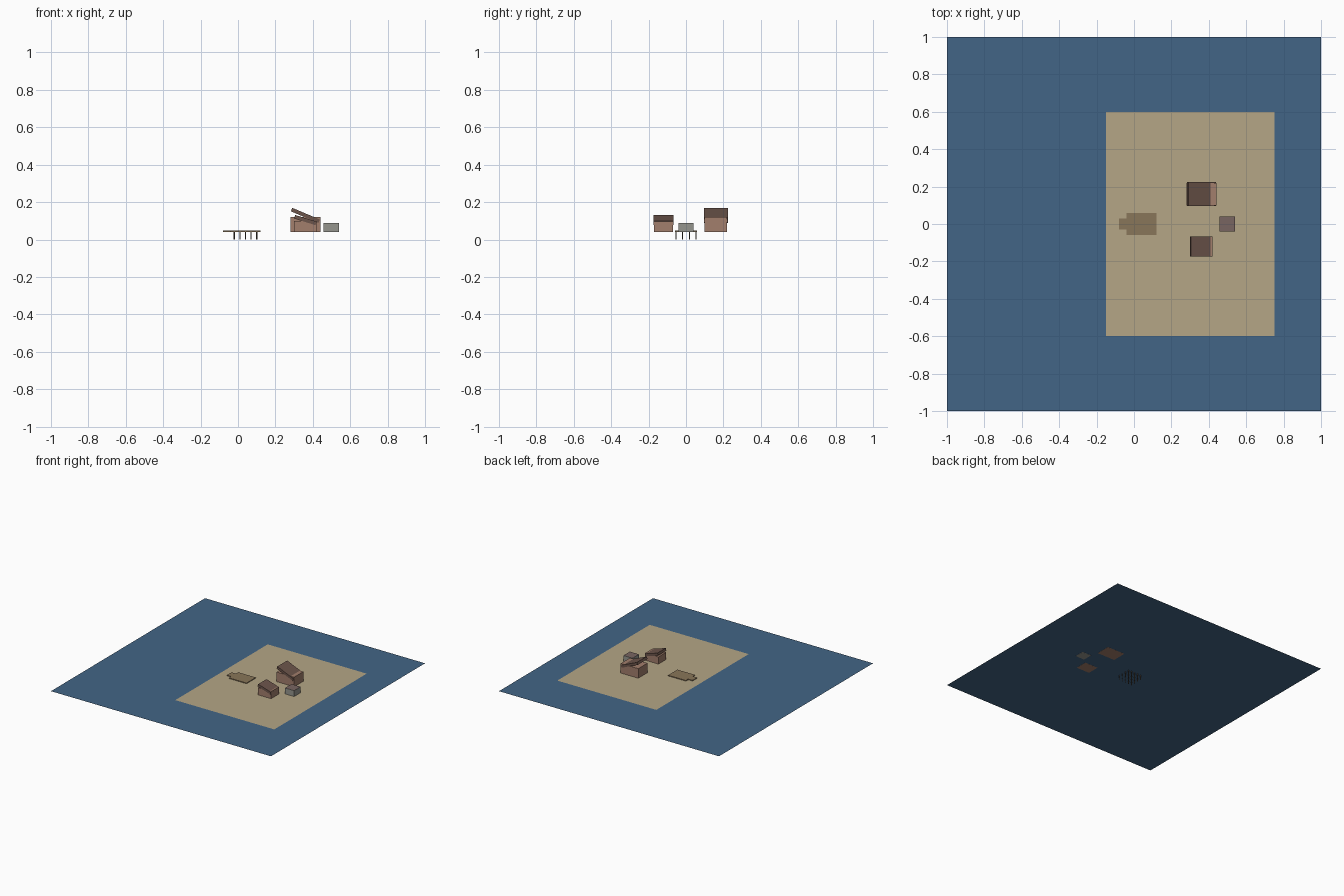
import bpy

if "Cube" in bpy.data.objects:
    bpy.data.objects.remove(bpy.data.objects["Cube"])

WATER_Z = 0.04


def material(name, r, g, b):
    m = bpy.data.materials.new(name)
    m.diffuse_color = (r, g, b, 1)
    m.use_nodes = True
    m.node_tree.nodes["Principled BSDF"].inputs["Base Color"].default_value = m.diffuse_color
    return m


water_mat = material("water_blue", 0.055, 0.13, 0.24)
sand_mat = material("sand_tan", 0.46, 0.38, 0.24)
wood_mat = material("dock_wood", 0.25, 0.18, 0.10)
leg_mat = material("dark_wood", 0.10, 0.08, 0.06)
wall_mat = material("clay_wall", 0.36, 0.21, 0.15)
roof_mat = material("roof_brown", 0.15, 0.09, 0.07)
shed_mat = material("shed_grey", 0.30, 0.30, 0.27)
shed_roof_mat = material("shed_roof", 0.19, 0.13, 0.12)


def plane(name, x, y, z, sx, sy, mat):
    bpy.ops.mesh.primitive_plane_add(size=1, location=(x, y, z))
    o = bpy.context.object
    o.name = name
    o.scale = (sx, sy, 1)
    o.data.materials.append(mat)


def box(name, loc, size, mat, tilt=0):
    bpy.ops.mesh.primitive_cube_add(size=1, location=loc, rotation=(0, tilt, 0))
    o = bpy.context.object
    o.name = name
    o.scale = size
    o.data.materials.append(mat)


# water sheet and sand bank
plane("water", 0, 0, WATER_Z, 2, 2, water_mat)
plane("sand", 0.30, 0, WATER_Z + 0.001, 0.90, 1.20, sand_mat)

# dock: deck, narrow gangway and a grid of legs below the surface
box("dock_deck", (0.04, 0, 0.0445), (0.16, 0.12, 0.006), wood_mat)
box("dock_gangway", (-0.06, 0, 0.0445), (0.04, 0.06, 0.006), wood_mat)
for i in range(5):
    for j in range(4):
        bpy.ops.mesh.primitive_cylinder_add(
            vertices=8, radius=0.003, depth=0.042,
            location=(-0.02 + 0.03 * i, -0.054 + 0.036 * j, 0.021))
        leg = bpy.context.object
        leg.name = f"dock_leg_{i}_{j}"
        leg.data.materials.append(leg_mat)


# houses with a lean-to roof slab sunk into the wall block
def house(name, x, y, sx, sy, h, roof_z, tilt):
    z0 = WATER_Z - 0.0005
    box(name + "_walls", (x, y, z0 + h / 2), (sx, sy, h), wall_mat)
    box(name + "_roof", (x, y, roof_z), (sx, sy + 0.008, 0.02), roof_mat, tilt)


house("large_house", 0.36, 0.16, 0.16, 0.12, 0.08, 0.129, 0.4)
house("small_house", 0.36, -0.12, 0.12, 0.10, 0.06, 0.104, 0.3)

# shed with flat roof sheet
box("shed_walls", (0.498, 0, 0.0645), (0.082, 0.082, 0.05), shed_mat)
plane("shed_roof", 0.498, 0, 0.0905, 0.082, 0.082, shed_roof_mat)
